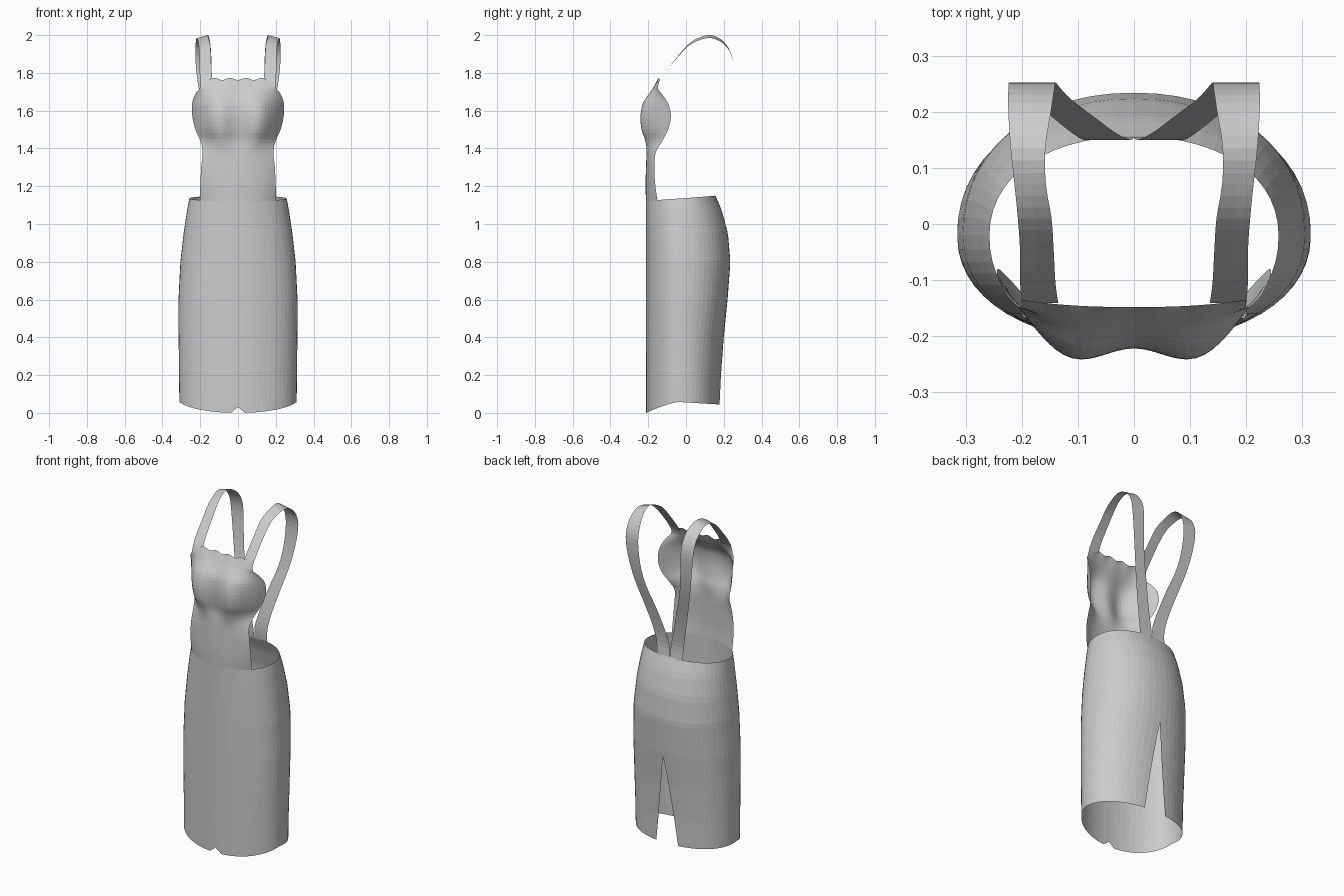
import bpy
import bmesh
from math import sin, cos, pi, asin, copysign

cube = bpy.data.objects.get("Cube")
if cube:
    bpy.data.objects.remove(cube)

cloth = bpy.data.materials.new("grey_cloth")
cloth.use_nodes = True
grey = (0.6, 0.6, 0.6, 1)
cloth.diffuse_color = grey
cloth.node_tree.nodes["Principled BSDF"].inputs["Base Color"].default_value = grey


def spline(rows, t):
    """Smooth curve through rows, t from 0 to 1."""
    t *= len(rows) - 1
    i = min(int(t), len(rows) - 2)
    f = t - i
    quad = [rows[max(0, min(len(rows) - 1, i + k))] for k in (-1, 0, 1, 2)]
    return [b + 0.5 * f * (c - a + f * (2*a - 5*b + 4*c - d + f * (3*(b - c) + d - a)))
            for a, b, c, d in zip(*quad)]


def at_height(rows, z):
    """Linear lookup of a row of values by its first column."""
    z = max(rows[0][0], min(rows[-1][0], z))
    for a, b in zip(rows, rows[1:]):
        if z <= b[0]:
            f = (z - a[0]) / (b[0] - a[0])
            return [p + (q - p) * f for p, q in zip(a, b)]


def sheet(name, point, nu, nv):
    """Cloth sheet from a function of u and v, both 0 to 1."""
    bm = bmesh.new()
    grid = [[bm.verts.new(point(u / nu, v / nv)) for u in range(nu + 1)]
            for v in range(nv + 1)]
    for v in range(nv):
        for u in range(nu):
            bm.faces.new((grid[v][u], grid[v][u+1], grid[v+1][u+1], grid[v+1][u]))
    bmesh.ops.remove_doubles(bm, verts=bm.verts, dist=0.0005)
    mesh = bpy.data.meshes.new(name)
    bm.to_mesh(mesh)
    bm.free()
    mesh.materials.append(cloth)
    obj = bpy.data.objects.new(name, mesh)
    bpy.context.collection.objects.link(obj)
    return obj


# Skirt: height, half width, back depth
skirt_raw = [(0, .31, .18), (.2, .312, .187), (.4, .315, .2), (.6, .315, .22),
             (.8, .305, .235), (.95, .288, .222), (1.07, .27, .19), (1.15, .255, .156)]
skirt_rows = [(z,) + tuple(at_height(skirt_raw, z)[1:]) for z, _, _ in skirt_raw]
SLIT_TOP, SLIT_HALF = 0.58, 0.07


def skirt_point(u, v):
    turn = (2 * u - 1) * pi                     # 0 is the front, +-pi the back
    c = cos(turn)
    hem = 0.058 * (1 - max(0, c) ** 1.2) - 0.013 * max(0, -c)
    if abs(turn) < 0.01:
        hem += 0.03                             # small notch at the front hem
    top = 1.122 + 0.028 * (0.5 - 0.5 * c)
    z = hem + v * (top - hem)
    _, w, back = at_height(skirt_rows, z)
    gap = SLIT_HALF * max(0, 1 - z / SLIT_TOP)  # back slit narrows upward
    turn *= 1 - asin(gap / w) / pi
    s, c = sin(turn), cos(turn)
    x = w * copysign(abs(s) ** 0.93, s)
    depth = 0.192 if c > 0 else back + 0.02
    y = -0.02 - depth * copysign(abs(c) ** 0.93, c)
    return (x if abs(s) > 1e-6 else 0, y, z)


sheet("skirt", skirt_point, 56, 36)

# Bib: height, half width, centre depth, bust swell, side edge depth
bib_rows = [(1.12, .2, -.212, 0, -.15), (1.2, .2, -.214, 0, -.162),
            (1.3, .195, -.212, 0, -.168), (1.38, .188, -.208, .004, -.16),
            (1.44, .205, -.205, .02, -.125), (1.5, .235, -.215, .035, -.095),
            (1.57, .252, -.222, .036, -.08), (1.64, .25, -.215, .026, -.095),
            (1.69, .228, -.19, .012, -.13), (1.72, .203, -.172, .005, -.15),
            (1.768, .2, -.148, 0, -.135)]


def bib_point(u, v):
    z, w, centre, swell, edge = spline(bib_rows, v)
    s = 2 * u - 1
    a = abs(s)
    bump = swell * sin(pi * min(1, a * 1.02)) ** 2
    side = 0.02 * swell / 0.036 * max(0, a - 0.85) / 0.15
    y = centre + (edge - centre) * a ** 2.5 - bump
    scallop = 0.006 * cos(s * 15) * v ** 20
    return (s * w - copysign(side * 0.5, s), y, z - scallop)


sheet("bib", bib_point, 32, 34)

# Straps: depth, height, inner x, outer x, drop of the outer edge
strap_rows = [(-.141, 1.755, .135, .2, 0), (-.105, 1.81, .14, .203, 0),
              (-.05, 1.88, .143, .203, .004), (.01, 1.95, .147, .207, .01),
              (.07, 1.987, .157, .213, .014), (.135, 2.0, .158, .22, .016),
              (.2, 1.965, .148, .224, .012), (.24, 1.9, .142, .224, .005),
              (.252, 1.82, .14, .222, 0), (.243, 1.7, .132, .205, 0),
              (.222, 1.58, .112, .18, 0), (.19, 1.45, .07, .145, 0),
              (.162, 1.32, .032, .11, 0), (.15, 1.22, .006, .09, 0),
              (.155, 1.145, 0, .085, 0)]


def strap_maker(sign):
    def point(u, v):
        y, z, inner, outer, drop = spline(strap_rows, v)
        return (sign * (inner + (outer - inner) * u), y, z - drop * u)
    return point


for label, sign in (("left", 1), ("right", -1)):
    sheet(label + "_strap", strap_maker(sign), 2, 42)
